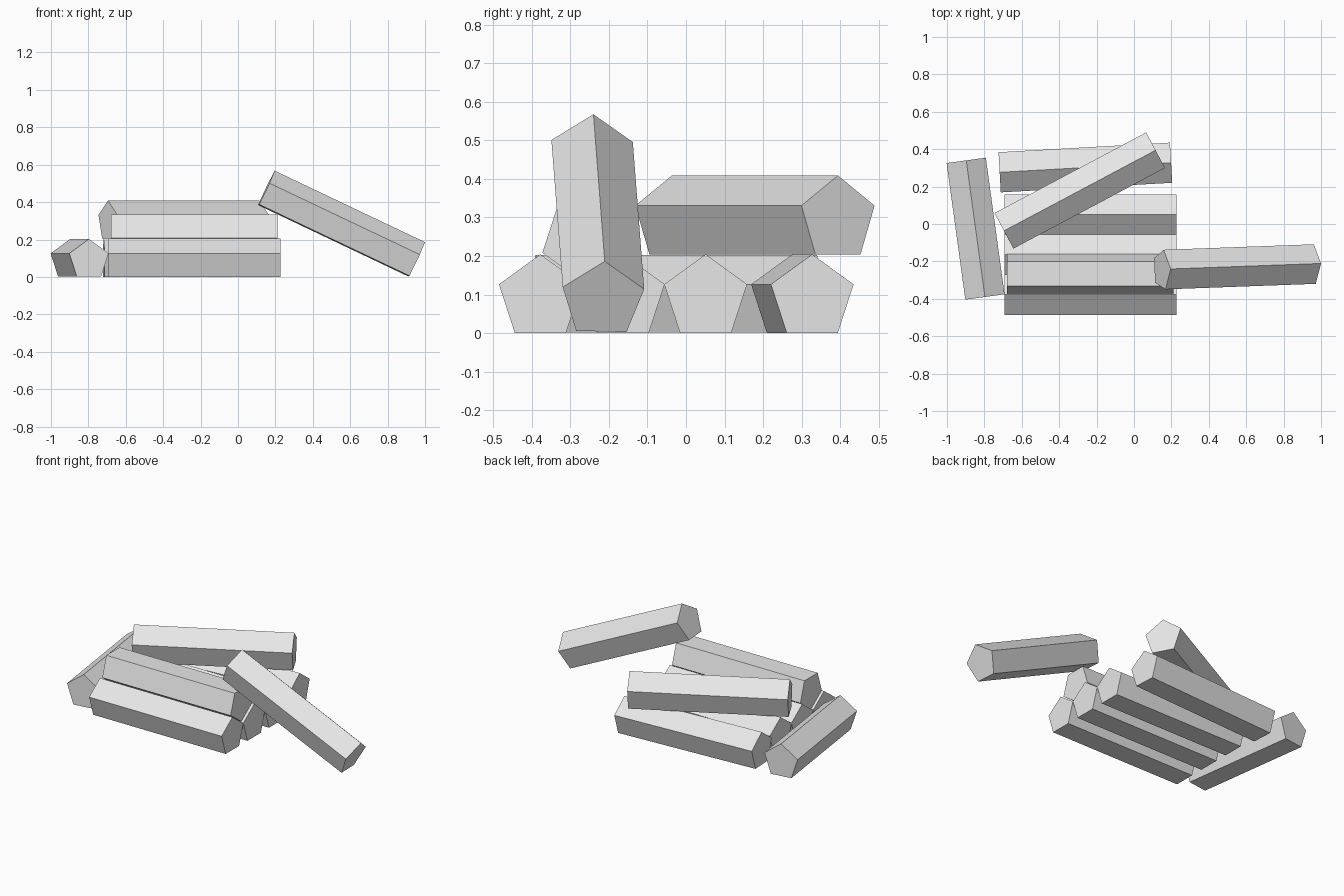
import bpy
import bmesh
from math import cos, sin, pi, radians
from mathutils import Euler

cube = bpy.data.objects.get("Cube")
if cube:
    bpy.data.objects.remove(cube, do_unlink=True)

SIDES = 5
RADIUS = 0.113
HALF = RADIUS * (1 + cos(pi / SIDES)) / 2   # half the height of a log

grey = bpy.data.materials.new("light_grey")
grey.use_nodes = True
color = (0.8, 0.8, 0.8, 1)
grey.diffuse_color = color
grey.node_tree.nodes["Principled BSDF"].inputs["Base Color"].default_value = color


def log(name, center, length, yaw=0, pitch=0, roll=0, scale=1):
    """Five-sided log along x, point up, with its origin at mid height."""
    bm = bmesh.new()
    ring = []
    for i in range(SIDES):
        a = 2 * pi * i / SIDES
        y = RADIUS * sin(a) * scale
        z = (RADIUS * cos(a) - RADIUS + HALF) * scale
        ring.append(bm.verts.new((-length / 2, y, z)))
    end = bm.faces.new(ring)
    result = bmesh.ops.extrude_face_region(bm, geom=[end], use_keep_orig=True)
    moved = [g for g in result["geom"] if isinstance(g, bmesh.types.BMVert)]
    bmesh.ops.translate(bm, verts=moved, vec=(length, 0, 0))
    bmesh.ops.recalc_face_normals(bm, faces=bm.faces)
    mesh = bpy.data.meshes.new(name)
    bm.to_mesh(mesh)
    bm.free()
    mesh.materials.append(grey)
    obj = bpy.data.objects.new(name, mesh)
    obj.location = center
    obj.rotation_euler = Euler((radians(roll), radians(pitch), radians(yaw)))
    bpy.context.collection.objects.link(obj)


# Bottom row of parallel logs
for name, y in (("front", -0.378), ("middle", -0.163), ("rear", 0.051)):
    log(name + "_bottom_log", (-0.233, y, HALF), 0.918)

# Slightly turned log at the back
log("back_bottom_log", (-0.26, 0.302, HALF), 0.918, yaw=3.2)

# Upper logs: one point-down in a groove, one lying diagonally
log("groove_log", (-0.235, -0.267, 0.232), 0.89, roll=180, scale=0.985)
log("diagonal_log", (-0.29, 0.179, 3 * HALF), 0.918, yaw=28)

# Loose log on the ground across the left end
log("loose_ground_log", (-0.847, -0.025, HALF), 0.737, yaw=-82.2, scale=0.985)

# Log leaning against the stack
log("leaning_log", (0.555, -0.23, 0.286), 0.89, yaw=2.1, pitch=25.4,
    roll=-1.6, scale=0.985)
